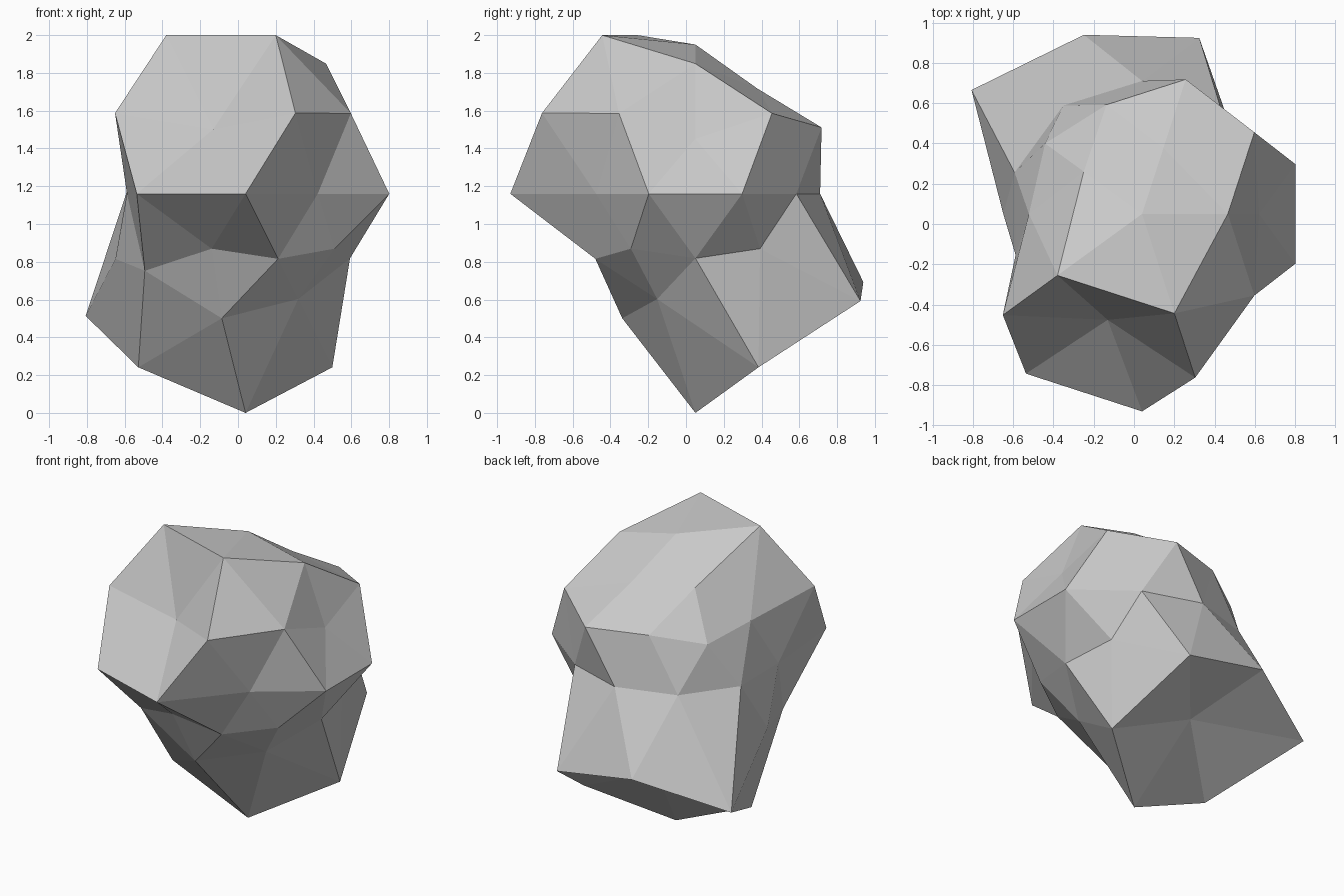
import bpy
import bmesh
import math
from mathutils import Vector

# Remove the default object
default = bpy.data.objects.get("Cube")
if default:
    bpy.data.objects.remove(default, do_unlink=True)


def make_material(name, colour):
    material = bpy.data.materials.new(name)
    material.use_nodes = True
    material.diffuse_color = colour
    shader = material.node_tree.nodes["Principled BSDF"]
    shader.inputs["Base Color"].default_value = colour
    shader.inputs["Roughness"].default_value = 0.9
    return material


# Boulder relief: (height on the unit sphere, first angle, distances around the ring)
RINGS = [
    (1, 0, [.79]),
    (.85, 0, [.81, .655, .68, .987, .987]),
    (.526, 36, [.81, .67, .66, .65, .81]),
    (.447, 0, [.65, .785, .665, .955, .955]),
    (0, 18, [.8, .66, .66, .665, .665, .66, .98, .98, .65, .8]),
    (-.447, 36, [.65, 1.045, .77, .65, .65]),
    (-.526, 0, [.65, 1.08, 1.23, .775, .655]),
    (-.85, 36, [1.08, .775, 1.08, .775, .655]),
    (-1, 0, [1.16]),
]


def relief(direction):
    """Distance of the boulder's surface from its core along a direction."""
    height, first_angle, distances = min(
        RINGS, key=lambda ring: abs(ring[0] - direction.z))
    count = len(distances)
    angle = math.degrees(math.atan2(direction.y, direction.x))
    step = round((angle - first_angle) * count / 360)
    return distances[step % count]


# Faceted boulder: a low-poly sphere with its corners pushed in and out
CORE = Vector((.04, .05, 1.16))
bm = bmesh.new()
bmesh.ops.create_icosphere(bm, subdivisions=2, radius=1)
for vert in bm.verts:
    direction = vert.co.normalized()
    vert.co = CORE + direction * relief(direction)
for face in bm.faces:
    face.smooth = False
bm.normal_update()

mesh = bpy.data.meshes.new("boulder")
bm.to_mesh(mesh)
bm.free()
mesh.materials.append(make_material("stone grey", (.58, .58, .58, 1)))
boulder = bpy.data.objects.new("boulder", mesh)
bpy.context.scene.collection.objects.link(boulder)
